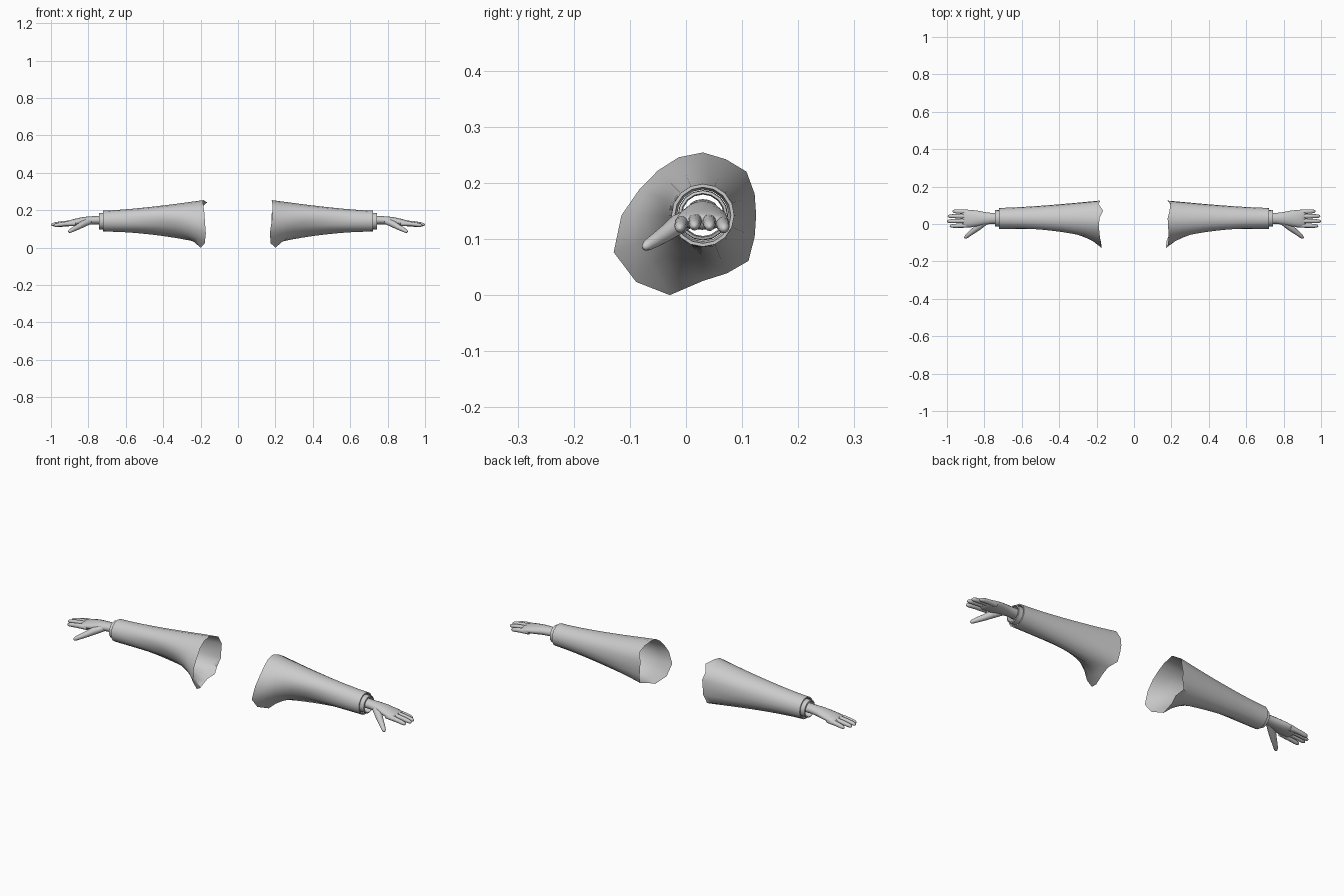
import bpy, bmesh
from math import sin, cos, pi
from mathutils import Vector

cube = bpy.data.objects.get("Cube")
if cube:
    bpy.data.objects.remove(cube, do_unlink=True)

grey = bpy.data.materials.new("light_grey")
grey.use_nodes = True
grey.diffuse_color = (0.6, 0.6, 0.6, 1)
grey.node_tree.nodes["Principled BSDF"].inputs["Base Color"].default_value = (0.6, 0.6, 0.6, 1)

SIDES = 16
ANGLES = [2 * pi * i / SIDES for i in range(SIDES)]
AXIS_Y, AXIS_Z = 0.03, 0.142


def build(name, tubes, side, capped, sharp):
    """Skin each list of rings into a tube and mirror it to the given side."""
    bm = bmesh.new()
    for rings in tubes:
        loops = [[bm.verts.new((p[0] * side, p[1], p[2])) for p in r] for r in rings]
        for a, b in zip(loops, loops[1:]):
            for i in range(len(a)):
                j = (i + 1) % len(a)
                bm.faces.new((a[i], a[j], b[j], b[i]))
        if capped:
            bm.faces.new(loops[0])
            bm.faces.new(loops[-1])
    bmesh.ops.recalc_face_normals(bm, faces=bm.faces)
    mesh = bpy.data.meshes.new(name)
    bm.to_mesh(mesh)
    bm.free()
    mesh.materials.append(grey)
    obj = bpy.data.objects.new(name, mesh)
    bpy.context.collection.objects.link(obj)
    bpy.ops.object.select_all(action='DESELECT')
    obj.select_set(True)
    bpy.context.view_layer.objects.active = obj
    bpy.ops.object.shade_smooth_by_angle(angle=sharp)


def limb(path):
    """Elliptical rings square to a path of (x, y, z, half width, half height)."""
    centres = [Vector(p[:3]) for p in path]
    rings = []
    for i, p in enumerate(path):
        t = (centres[min(i + 1, len(path) - 1)] - centres[max(i - 1, 0)]).normalized()
        across = Vector((0, 0, 1)).cross(t).normalized()
        up = t.cross(across)
        rings.append([centres[i] + across * cos(a) * p[3] + up * sin(a) * p[4] for a in ANGLES])
    return rings


def hoop(x, r):
    return [(x, AXIS_Y + r * cos(a), AXIS_Z + r * sin(a)) for a in ANGLES]


# Shoulder outline radius, counted from the back over the top to the front
FLARE = [0.095, 0.1, 0.11, 0.108, 0.112, 0.112, 0.113, 0.122,
         0.145, 0.172, 0.168, 0.154, 0.117, 0.112, 0.115, 0.1]
# Torn hem: x of the open edge at each angle
HEM = {1: [0.18, 0.18, 0.195, 0.19, 0.18, 0.182, 0.185, 0.185,
           0.18, 0.17, 0.175, 0.2, 0.21, 0.215, 0.19, 0.185],
       -1: [0.185, 0.18, 0.19, 0.165, 0.185, 0.187, 0.185, 0.18,
            0.177, 0.172, 0.178, 0.2, 0.2, 0.185, 0.2, 0.185]}


def sleeve(side):
    """Tube that widens to the shoulder, hem folded in at the wrist."""
    rings = [hoop(0.69, 0.046), hoop(0.722, 0.05), hoop(0.722, 0.056)]
    steps = 14
    for k in range(1, steps + 1):
        s = k / steps
        ring = []
        for a, flare, hem in zip(ANGLES, FLARE, HEM[side]):
            x = 0.72 + (0.19 - 0.72) * s + (hem - 0.19) * s ** 10
            power = min(6, 1.4 + 90 * max(0, flare - 0.112))
            r = 0.056 + (flare - 0.056) * s ** power
            ring.append((x, AXIS_Y + r * cos(a), AXIS_Z + r * sin(a)))
        rings.append(ring)
    return rings


# Finger rows: base y, tip x, tip y, base z
FINGERS = [(-0.006, 0.985, -0.011, 0.129), (0.017, 1.0, 0.015, 0.133),
           (0.041, 0.996, 0.042, 0.132), (0.063, 0.97, 0.068, 0.128)]


def finger(y, tip, tip_y, z):
    path = []
    for s, r in ((0, 0.012), (0.3, 0.0125), (0.55, 0.0115), (0.8, 0.0105),
                 (0.93, 0.0085), (0.98, 0.005), (1, 0.0015)):
        path.append((0.87 + (tip - 0.87) * s, y + (tip_y - y) * s,
                     z + 0.003 * sin(pi * s) - 0.011 * s, r, r))
    return limb(path)


PALM = [(0.70, 0.03, 0.147, 0.03, 0.024), (0.76, 0.03, 0.147, 0.029, 0.022),
        (0.80, 0.03, 0.145, 0.034, 0.022), (0.84, 0.03, 0.14, 0.042, 0.021),
        (0.88, 0.029, 0.134, 0.047, 0.018), (0.905, 0.029, 0.131, 0.046, 0.014),
        (0.918, 0.029, 0.13, 0.04, 0.007)]
THUMB = [(0.79, 0.015, 0.142, 0.016, 0.016), (0.83, -0.014, 0.126, 0.018, 0.018),
         (0.855, -0.034, 0.111, 0.015, 0.015), (0.878, -0.052, 0.099, 0.0125, 0.0125),
         (0.897, -0.068, 0.089, 0.01, 0.01), (0.904, -0.074, 0.085, 0.006, 0.006),
         (0.906, -0.076, 0.084, 0.002, 0.002)]

for label, side in (("left", 1), ("right", -1)):
    build(label + "_sleeve", [sleeve(side)], side, False, 0.8)
    # Inner cuff showing beyond the sleeve
    cuff = [hoop(0.69, 0.045), hoop(0.742, 0.044), hoop(0.744, 0.039), hoop(0.70, 0.037)]
    build(label + "_inner_cuff", [cuff], side, False, 0.8)
    hand = [limb(PALM), limb(THUMB)] + [finger(*f) for f in FINGERS]
    build(label + "_hand", hand, side, True, 1.2)
